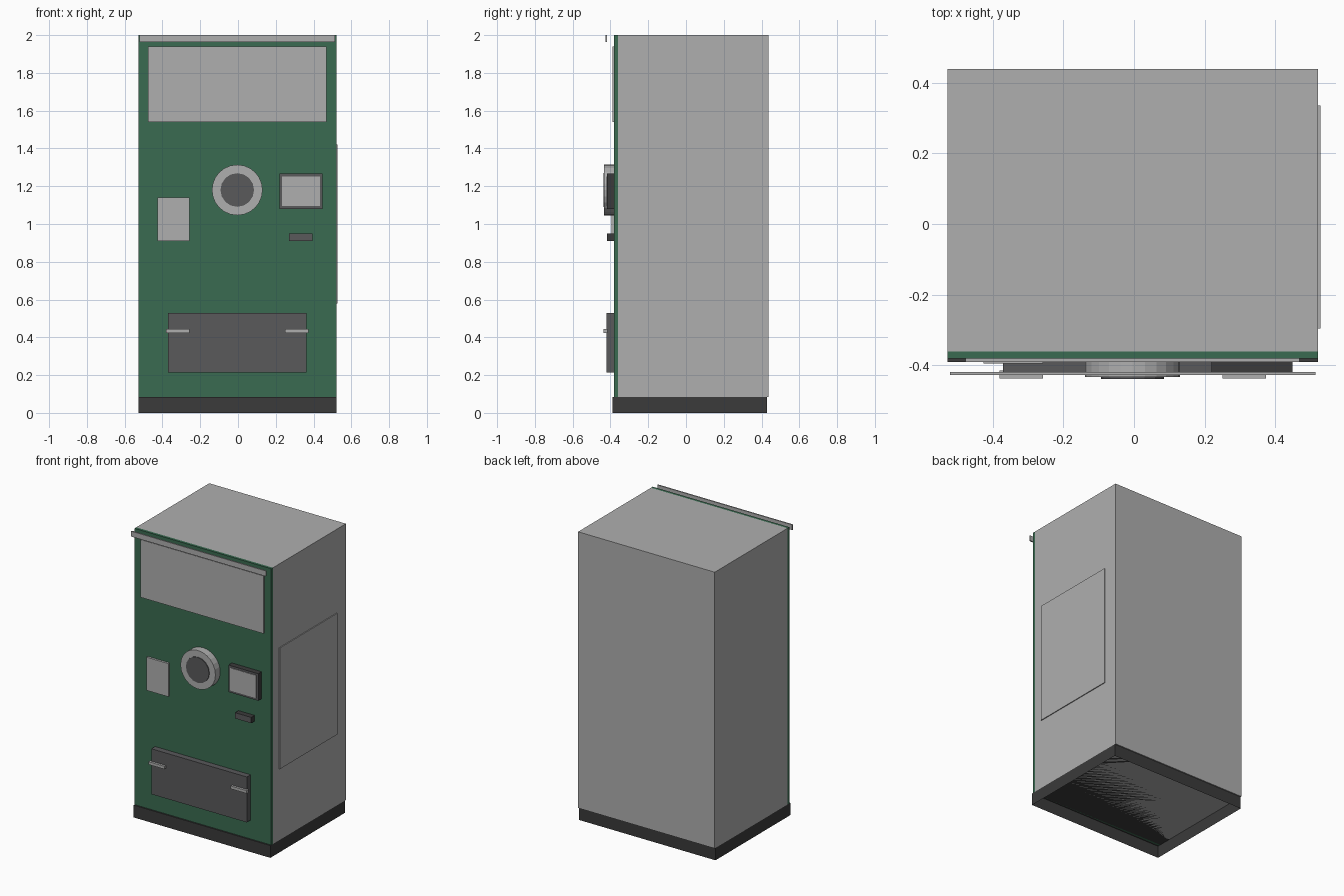
import bpy, bmesh, math
from mathutils import Matrix

default = bpy.data.objects.get("Cube")
if default:
    bpy.data.objects.remove(default, do_unlink=True)


def material(name, r, g, b):
    mat = bpy.data.materials.new(name)
    mat.use_nodes = True
    mat.diffuse_color = (r, g, b, 1)
    mat.node_tree.nodes["Principled BSDF"].inputs["Base Color"].default_value = (r, g, b, 1)
    return mat


GREY = material("light grey", 0.43, 0.43, 0.43)
DARK = material("dark grey", 0.1, 0.1, 0.105)
BLACK = material("charcoal", 0.043, 0.043, 0.043)
GREEN = material("green", 0.042, 0.147, 0.082)


def finish(bm, name, *mats):
    mesh = bpy.data.meshes.new(name)
    bm.to_mesh(mesh)
    bm.free()
    obj = bpy.data.objects.new(name, mesh)
    bpy.context.collection.objects.link(obj)
    for mat in mats:
        mesh.materials.append(mat)
    return obj


def box(name, x, y, z, mat, front=None, open_bottom=False):
    """Box between (min, max) pairs; the front face may have its own colour."""
    bm = bmesh.new()
    bmesh.ops.create_cube(bm, size=1)
    for v in bm.verts:
        v.co = [p[0] + (c + 0.5) * (p[1] - p[0]) for c, p in zip(v.co, (x, y, z))]
    bm.normal_update()
    if front:
        for f in bm.faces:
            f.material_index = int(f.normal.y < -0.5)
    if open_bottom:
        down = [f for f in bm.faces if f.normal.z < -0.5]
        bmesh.ops.delete(bm, geom=down, context="FACES_ONLY")
    return finish(bm, name, mat, *([front] if front else []))


def disc(name, x, z, radius, y, sides, mat):
    """Cylinder whose axis runs front to back."""
    bm = bmesh.new()
    place = Matrix.Translation((x, sum(y) / 2, z)) @ Matrix.Rotation(math.pi / 2, 4, "X")
    bmesh.ops.create_cone(bm, cap_ends=True, segments=sides, radius1=radius,
                          radius2=radius, depth=y[1] - y[0], matrix=place)
    return finish(bm, name, mat)


# Cabinet
WIDTH = (-0.527, 0.521)
box("base", WIDTH, (-0.39, 0.43), (0, 0.085), BLACK, open_bottom=True)
box("cabinet_body", WIDTH, (-0.361, 0.438), (0.085, 2), GREY)
box("front_panel", WIDTH, (-0.38, -0.361), (0.085, 2), GREEN)
box("side_panel", (0.521, 0.527), (-0.295, 0.335), (0.58, 1.42), GREY)

# Upper sign and the bar in front of it
box("sign_panel", (-0.476, 0.468), (-0.39, -0.38), (1.54, 1.94), GREY)
box("top_bar", (-0.521, 0.513), (-0.427, -0.418), (1.963, 2), GREY)

# Round opening
disc("round_bezel", -0.004, 1.18, 0.134, (-0.433, -0.38), 24, GREY)
disc("round_centre", -0.004, 1.18, 0.089, (-0.438, -0.433), 16, DARK)

# Screen, slot and notice plate
box("screen_housing", (0.219, 0.448), (-0.418, -0.38), (1.08, 1.267), BLACK, front=DARK)
box("screen", (0.234, 0.433), (-0.421, -0.418), (1.095, 1.252), GREY)
box("card_slot", (0.27, 0.394), (-0.418, -0.38), (0.91, 0.95), BLACK, front=DARK)
box("notice_plate", (-0.425, -0.258), (-0.395, -0.38), (0.91, 1.14), GREY)

# Lower hatch with its two handles
box("hatch", (-0.37, 0.362), (-0.421, -0.38), (0.215, 0.53), DARK)
for side, x in (("right", (-0.381, -0.258)), ("left", (0.25, 0.373))):
    box(side + "_hatch_handle", x, (-0.437, -0.415), (0.424, 0.444), GREY)
